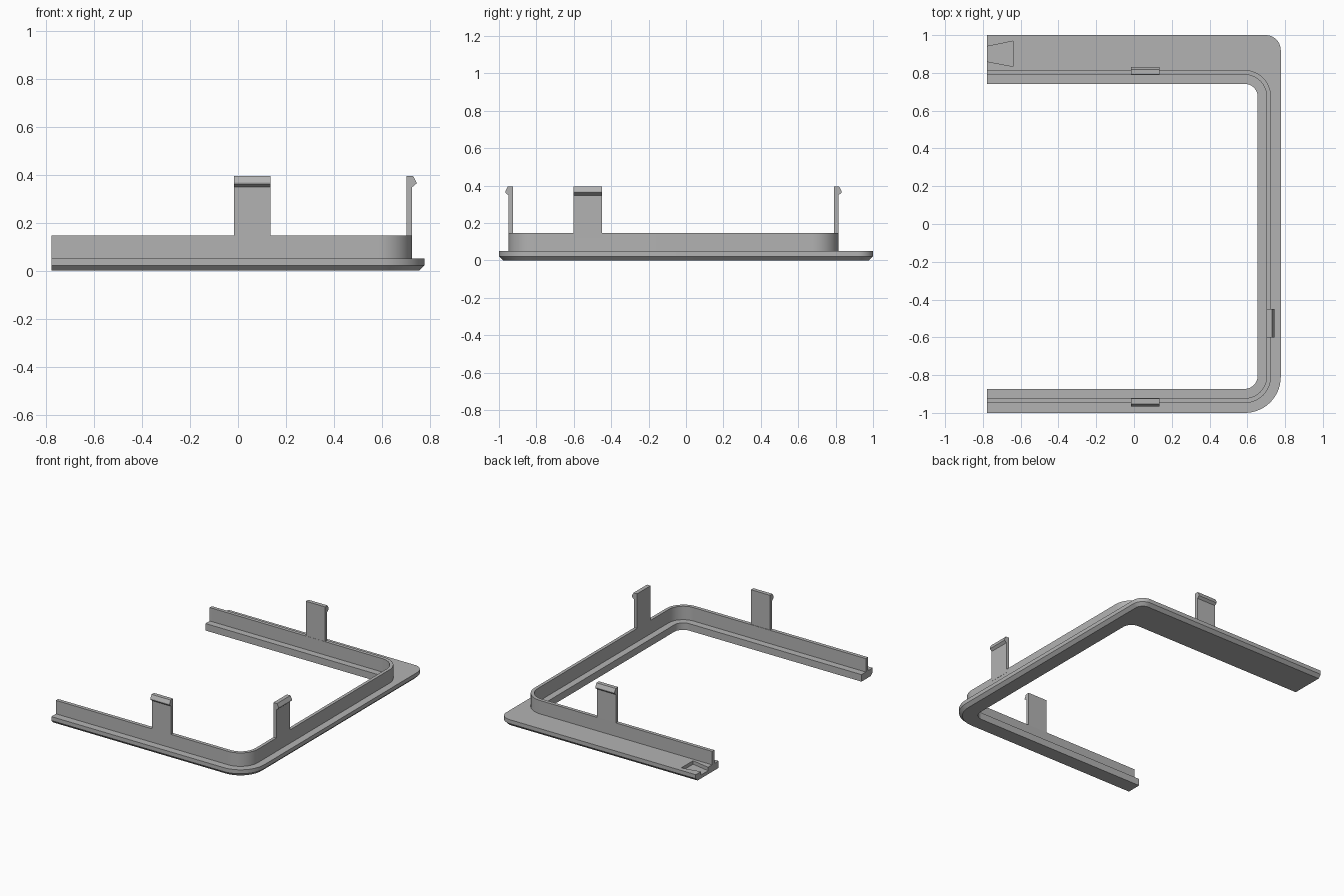
import bpy, bmesh, math
from mathutils import Vector

cube = bpy.data.objects.get("Cube")
if cube:
    bpy.data.objects.remove(cube, do_unlink=True)

grey = bpy.data.materials.new("plain grey")
grey.use_nodes = True
grey.diffuse_color = (0.45, 0.45, 0.45, 1)
grey.node_tree.nodes["Principled BSDF"].inputs["Base Color"].default_value = (0.45, 0.45, 0.45, 1)

OPEN_X = -0.777
FLANGE_TOP = 0.05
WALL_TOP = 0.146
STEPS = 14


def outline(x, y_front, y_back, r_front, r_back):
    """U-shaped path, open towards -x, with two rounded corners."""
    pts = [(OPEN_X, y_front)]
    for y, r, start in ((y_front + r_front, r_front, -90), (y_back - r_back, r_back, 0)):
        for i in range(STEPS + 1):
            a = math.radians(start + 90 * i / STEPS)
            pts.append((x - r + r * math.cos(a), y + r * math.sin(a)))
    return pts + [(OPEN_X, y_back)]


def finish(name, bm):
    bmesh.ops.recalc_face_normals(bm, faces=bm.faces)
    mesh = bpy.data.meshes.new(name)
    bm.to_mesh(mesh)
    bm.free()
    mesh.materials.append(grey)
    obj = bpy.data.objects.new(name, mesh)
    bpy.context.collection.objects.link(obj)
    return obj


def loft(name, rails):
    """Join (outline, height) rails into a closed bar with capped ends."""
    bm = bmesh.new()
    rows = [[bm.verts.new((x, y, z)) for x, y in path] for path, z in rails]
    for a, b in zip(rows, rows[1:] + rows[:1]):
        for i in range(len(a) - 1):
            bm.faces.new((a[i], a[i + 1], b[i + 1], b[i]))
    bm.faces.new([r[0] for r in rows])
    bm.faces.new([r[-1] for r in rows])
    return finish(name, bm)


def prism(name, points, extrude):
    """Extrude a flat polygon along a vector."""
    bm = bmesh.new()
    face = bm.faces.new([bm.verts.new(p) for p in points])
    new = bmesh.ops.extrude_face_region(bm, geom=[face])["geom"]
    bmesh.ops.translate(bm, vec=extrude, verts=[v for v in new if isinstance(v, bmesh.types.BMVert)])
    return finish(name, bm)


def smooth(obj):
    bpy.ops.object.select_all(action='DESELECT')
    obj.select_set(True)
    bpy.context.view_layer.objects.active = obj
    bpy.ops.object.shade_smooth_by_angle(angle=math.radians(30))


# Base flange with a chamfered lower outer edge
outer = outline(0.777, -1, 1, 0.19, 0.08)
chamfer = outline(0.755, -0.978, 0.978, 0.168, 0.058)
inner = outline(0.655, -0.873, 0.742, 0.07, 0.07)
flange = loft("flange", [(outer, FLANGE_TOP), (outer, 0.022), (chamfer, 0), (inner, 0), (inner, FLANGE_TOP)])

# Tapered notch cut in the end of the wide arm
notch = prism("notch_cutter",
              [(OPEN_X - 0.02, 0.936, 0.025), (OPEN_X - 0.02, 0.864, 0.025),
               (-0.64, 0.834, 0.025), (-0.64, 0.968, 0.025)], Vector((0, 0, 0.1)))
notch.hide_render = True
cut = flange.modifiers.new("notch", 'BOOLEAN')
cut.operation = 'DIFFERENCE'
cut.solver = 'EXACT'
cut.object = notch
bpy.context.view_layer.objects.active = flange
bpy.ops.object.modifier_apply(modifier=cut.name)
bpy.data.objects.remove(notch, do_unlink=True)
smooth(flange)

# Thin upright wall
wall_out = outline(0.725, -0.948, 0.815, 0.14, 0.14)
wall_in = outline(0.702, -0.922, 0.79, 0.115, 0.115)
wall = loft("wall", [(wall_out, WALL_TOP), (wall_out, 0.04), (wall_in, 0.04), (wall_in, WALL_TOP)])
smooth(wall)

# Snap tabs: (distance outward, height) profile, with a hook at the top
PROFILE = [(-0.024, 0.12), (0, 0.12), (0, 0.348), (0.017, 0.362), (0.017, 0.37), (0.004, 0.394), (-0.024, 0.394)]
TAB_WIDTH = 0.152


def snap_tab(name, origin, outward, along):
    o, n = Vector(origin), Vector(outward)
    prism(name, [o + n * d + Vector((0, 0, z)) for d, z in PROFILE], Vector(along) * TAB_WIDTH)


snap_tab("front_tab", (-0.017, -0.949, 0), (0, -1, 0), (1, 0, 0))
snap_tab("back_tab", (-0.017, 0.815, 0), (0, 1, 0), (1, 0, 0))
snap_tab("side_tab", (0.726, -0.602, 0), (1, 0, 0), (0, 1, 0))
